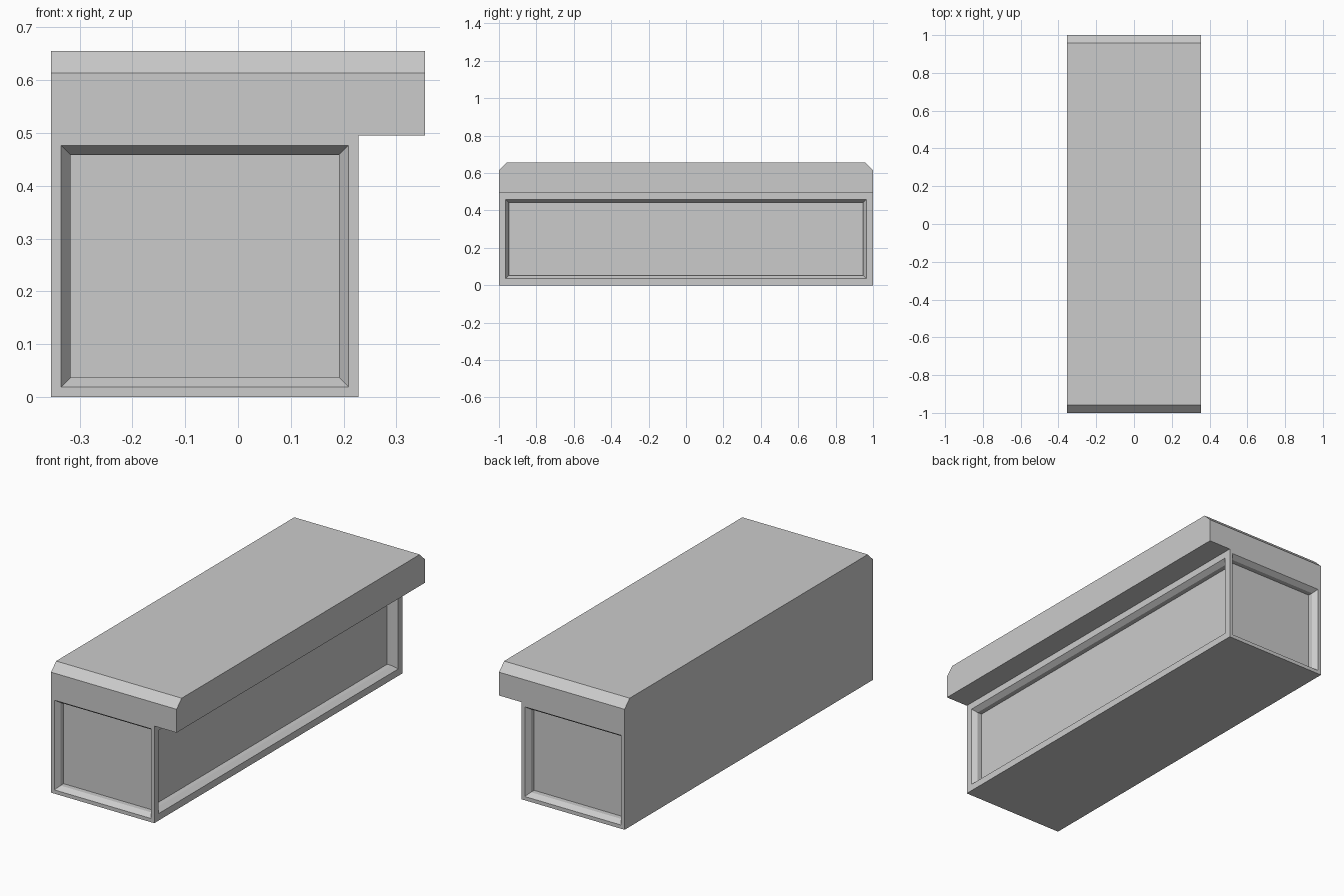
import bpy
import bmesh
from mathutils import Vector, Matrix

if "Cube" in bpy.data.objects:
    bpy.data.objects.remove(bpy.data.objects["Cube"])

bm = bmesh.new()


def face_facing(axis, zmin=-9.0):
    """Outermost face whose normal points along axis, with centre above zmin."""
    axis = Vector(axis)
    bm.normal_update()
    found = [f for f in bm.faces
             if f.normal.dot(axis) > 0.99 and f.calc_center_median().z > zmin]
    return max(found, key=lambda f: f.calc_center_median().dot(axis))


def push(face, offset):
    """Extrude one face by an offset and return the moved cap."""
    cap = bmesh.ops.extrude_discrete_faces(bm, faces=[face])["faces"][0]
    bmesh.ops.translate(bm, verts=list(cap.verts), vec=Vector(offset))
    return cap


def recess(face, margin):
    """Flat border, 45 degree slope, then a straight step to a sunken panel."""
    n = face.normal.copy()
    bmesh.ops.inset_individual(bm, faces=[face], thickness=margin)
    bmesh.ops.inset_individual(bm, faces=[face], thickness=0.0245, depth=-0.025)
    push(face, n * -0.025)


# Lower body
bmesh.ops.create_cube(bm, size=1.0, matrix=Matrix.Translation((-0.063, 0, 0.2475))
                      @ Matrix.Diagonal((0.582, 2.0, 0.495, 1)))

# Thick top, overhanging on the right
push(face_facing((0, 0, 1)), (0, 0, 0.16))
push(face_facing((1, 0, 0), 0.5), (0.126, 0, 0))

# Chamfer along the two short ends of the top
ends = [e for e in bm.edges if all(v.co.z > 0.65 for v in e.verts)
        and abs(e.verts[0].co.y + e.verts[1].co.y) > 1.9]
bmesh.ops.bevel(bm, geom=ends, offset=0.041, segments=1, affect='EDGES')

# Sunken panels on the right side and both ends
bm.normal_update()
lower = [f for f in bm.faces if 0.1 < f.calc_center_median().z < 0.4]
for f in lower:
    if f.normal.x > 0.9:
        recess(f, 0.05)
    elif abs(f.normal.y) > 0.9:
        recess(f, 0.0268)

bmesh.ops.recalc_face_normals(bm, faces=bm.faces)
mesh = bpy.data.meshes.new("counter")
bm.to_mesh(mesh)
bm.free()
bpy.context.collection.objects.link(bpy.data.objects.new("counter", mesh))
